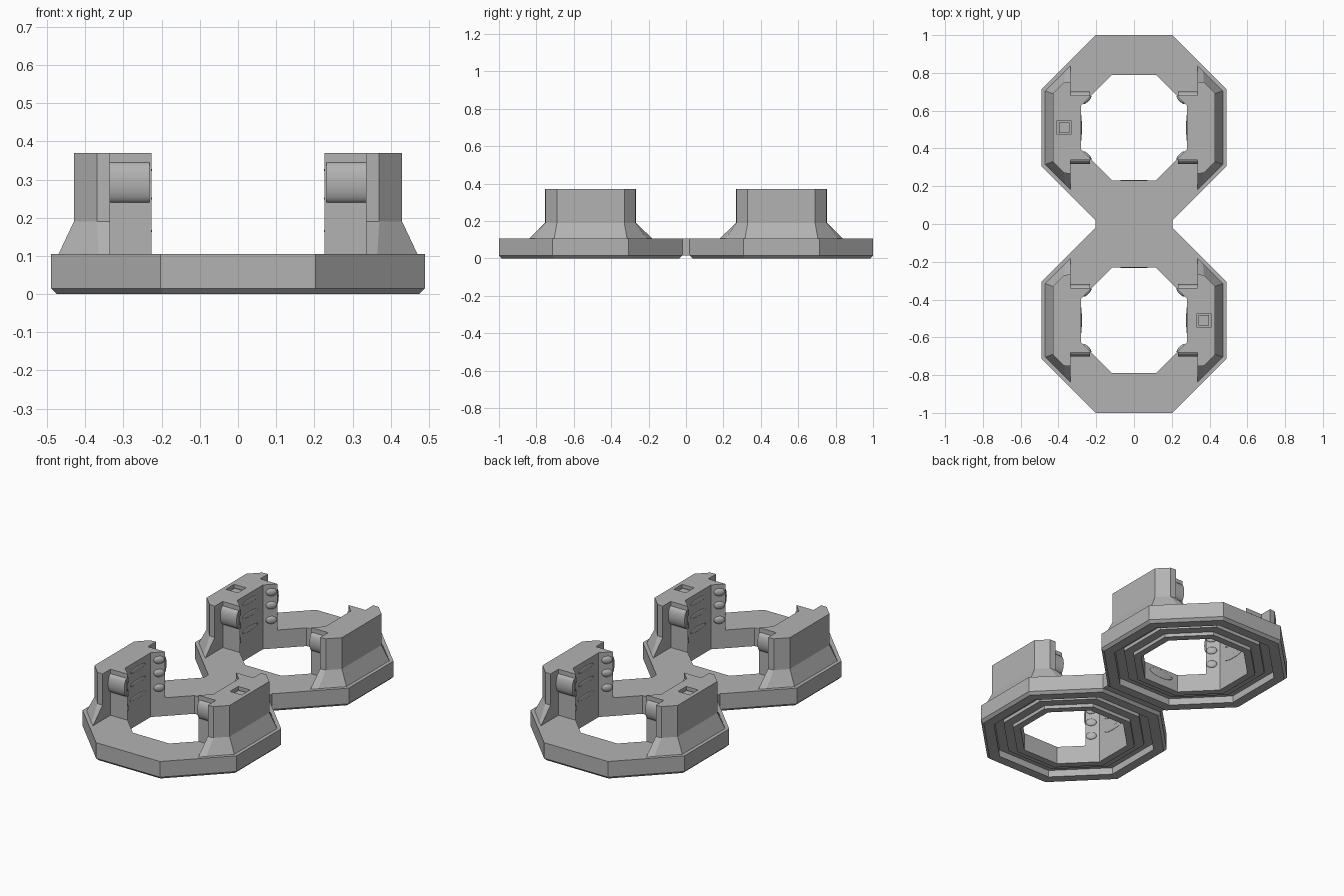
import bpy, bmesh, math
from mathutils import Matrix, Vector

cube = bpy.data.objects.get("Cube")
if cube:
    bpy.data.objects.remove(cube, do_unlink=True)

grey = bpy.data.materials.new("plain_grey")
grey.use_nodes = True
grey.diffuse_color = (0.45, 0.45, 0.45, 1)
grey.node_tree.nodes["Principled BSDF"].inputs["Base Color"].default_value = (0.45, 0.45, 0.45, 1)

CENTRE, TOP, POST_TOP = 0.51, 0.105, 0.37
HOLE, INNER = 0.28, 0.335
TAN = math.tan(math.pi / 8)


def finish(name, bm, matrix):
    bmesh.ops.recalc_face_normals(bm, faces=bm.faces[:])
    mesh = bpy.data.meshes.new(name)
    bm.to_mesh(mesh)
    bm.free()
    mesh.transform(matrix)
    if matrix.determinant() < 0:
        mesh.flip_normals()
    mesh.materials.append(grey)
    obj = bpy.data.objects.new(name, mesh)
    bpy.context.collection.objects.link(obj)
    return obj


def loft(loops, closed=False):
    """Skin a stack of loops, with end caps unless the stack closes on itself."""
    bm = bmesh.new()
    rows = [[bm.verts.new(p) for p in loop] for loop in loops]
    n = len(rows[0])
    pairs = list(zip(rows, rows[1:]))
    if closed:
        pairs.append((rows[-1], rows[0]))
    for a, b in pairs:
        for i in range(n):
            j = (i + 1) % n
            bm.faces.new((a[i], a[j], b[j], b[i]))
    if not closed:
        bm.faces.new(rows[0])
        bm.faces.new(rows[-1])
    return bm


def octagon(apothem, z):
    r = apothem / math.cos(math.pi / 8)
    angles = [math.pi / 8 + k * math.pi / 4 for k in range(8)]
    return [(r * math.cos(a), r * math.sin(a), z) for a in angles]


def post_loop(a, h, kx, ky, e, z):
    half = [(INNER, e), (kx, ky), (a, h)]
    return [(x, y, z) for x, y in half + [(x, -y) for x, y in reversed(half)]]


def box(size, location):
    bm = bmesh.new()
    bmesh.ops.create_cube(bm, size=1)
    bmesh.ops.scale(bm, vec=size, verts=bm.verts)
    bmesh.ops.translate(bm, vec=location, verts=bm.verts)
    return bm


def lens(name, location, turn, width, height, bulge, matrix):
    """Shallow rounded swelling on a wall of the opening."""
    bm = bmesh.new()
    bmesh.ops.create_uvsphere(bm, u_segments=16, v_segments=8, radius=1)
    for f in bm.faces:
        f.smooth = True
    place = Matrix.Translation(location) @ Matrix.Rotation(turn, 4, "Z")
    place = place @ Matrix.Diagonal((bulge, width, height, 1))
    bmesh.ops.transform(bm, matrix=place, verts=bm.verts)
    finish(name, bm, matrix)


# Ring section: outer chamfer and a stepped groove underneath
SECTION = [(HOLE, TOP), (0.49, TOP), (0.49, 0.015), (0.475, 0), (0.42, 0), (0.42, 0.04),
           (0.37, 0.04), (0.37, 0.02), (0.32, 0.02), (0.32, 0), (HOLE, 0)]


def make_post(name, matrix, socket):
    # Flared outer wall
    wall = finish(name + "_wall", loft([
        post_loop(0.47, 0.195, 0.365, 0.30, 0.33, TOP),
        post_loop(0.43, 0.18, 0.37, 0.24, 0.243, 0.19),
        post_loop(0.43, 0.18, 0.37, 0.24, 0.243, POST_TOP)]), matrix)
    # Inner block following the opening
    w, s = 0.17, HOLE * TAN
    outline = [(INNER, w), (HOLE + s - w, w), (HOLE, s),
               (HOLE, -s), (HOLE + s - w, -w), (INNER, -w)]
    block = finish(name + "_block", loft([[(x, y, z) for x, y in outline]
                                          for z in (TOP, POST_TOP)]), matrix)
    # Rounded side ribs
    for side in (-1, 1):
        arc = [math.pi * k / 12 for k in range(13)]
        rib = loft([[(x, side * (w - 0.002 + 0.024 * math.sin(a)), 0.292 + 0.053 * math.cos(a))
                     for a in arc] for x in (0.232, INNER)])
        for f in rib.faces:
            f.smooth = len(f.verts) == 4
        rib = finish(name + "_rib", rib, matrix)
        bpy.context.view_layer.objects.active = rib
        rib.select_set(True)
        bpy.ops.object.shade_smooth_by_angle(angle=math.radians(35))
        rib.select_set(False)
    # Ripples on the gripping faces
    for z in (0.165, 0.25, 0.325):
        for side in (-1, 1):
            lens(name + "_ripple", ((HOLE + s - w) + 0.022, side * (w - 0.022), z),
                 side * math.pi / 4, 0.03, 0.022, 0.011, matrix)
        lens(name + "_ripple", (HOLE, 0, z), 0, 0.07, 0.014, 0.004, matrix)
    # Square socket in the top
    if socket:
        cutter = finish("socket_cutter", box((0.075, 0.075, 0.06), (0.37, 0, POST_TOP)), matrix)
        cutter.hide_render = True
        cutter.hide_viewport = True
        for part in (wall, block):
            cut = part.modifiers.new("socket", "BOOLEAN")
            cut.operation = "DIFFERENCE"
            cut.solver = "EXACT"
            cut.object = cutter
        finish("socket_plug", box((0.055, 0.055, 0.02), (0.37, 0, POST_TOP - 0.025)), matrix)


# Two identical halves, turned half a revolution
for label, turn in (("front", math.pi), ("back", 0)):
    half = Matrix.Rotation(turn, 4, "Z") @ Matrix.Translation((0, CENTRE, 0))
    finish(label + "_ring", loft([octagon(a, z) for a, z in SECTION], closed=True), half)
    lens(label + "_ring_swell", (0, -HOLE, 0.07), math.pi / 2, 0.08, 0.025, 0.004, half)
    make_post(label + "_plain_post", half, False)
    make_post(label + "_socket_post", half @ Matrix.Diagonal((-1, 1, 1, 1)), True)

# Bridge between the rings
finish("bridge", box((0.406, 0.04, 0.09), (0, 0, 0.06)), Matrix.Identity(4))
